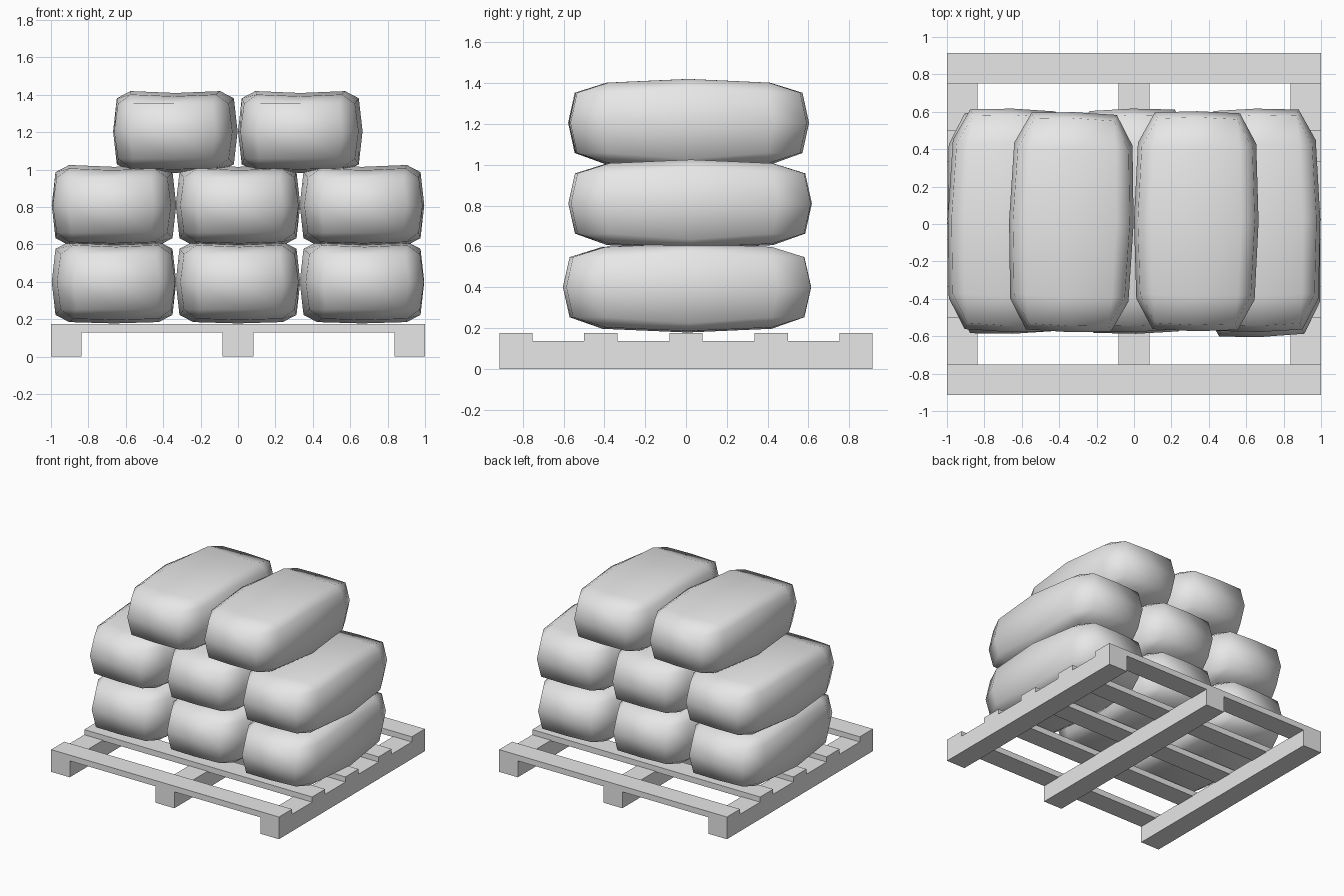
import bpy, bmesh, math
from mathutils import Matrix

if "Cube" in bpy.data.objects:
    bpy.data.objects.remove(bpy.data.objects["Cube"])

grey = bpy.data.materials.new("plain_grey")
grey.diffuse_color = (0.8, 0.8, 0.8, 1)
grey.use_nodes = True
grey.node_tree.nodes["Principled BSDF"].inputs["Base Color"].default_value = grey.diffuse_color


def finish(name, bm):
    bmesh.ops.recalc_face_normals(bm, faces=bm.faces)
    me = bpy.data.meshes.new(name)
    bm.to_mesh(me)
    bm.free()
    me.materials.append(grey)
    ob = bpy.data.objects.new(name, me)
    bpy.context.collection.objects.link(ob)
    return ob


def box(name, x0, x1, y0, y1, z0, z1):
    bm = bmesh.new()
    bmesh.ops.create_cube(bm, size=1)
    for v in bm.verts:
        v.co.x = (x0 + x1) / 2 + v.co.x * (x1 - x0)
        v.co.y = (y0 + y1) / 2 + v.co.y * (y1 - y0)
        v.co.z = (z0 + z1) / 2 + v.co.z * (z1 - z0)
    finish(name, bm)


def sack(name, x, y, z, yaw, length=1.0):
    # cube with one cut per side and chamfered outer edges
    bm = bmesh.new()
    bmesh.ops.create_cube(bm, size=2)
    bmesh.ops.subdivide_edges(bm, edges=bm.edges[:], cuts=1, use_grid_fill=True)
    outer = [e for e in bm.edges
             if sum(abs(c) > 0.9 for c in (e.verts[0].co + e.verts[1].co) / 2) == 2]
    bmesh.ops.bevel(bm, geom=outer, offset=0.28, offset_type='OFFSET',
                    segments=1, profile=0.5, affect='EDGES')
    # swell the middle of each side, slightly flatten the top
    for v in bm.verts:
        u = v.co.copy()
        px, py, pz = (1.0 if abs(c) > 0.5 else 0.0 for c in u)
        cap = abs(u.z) > 0.9
        hx = 0.333 * (1 - 0.05 * py - 0.06 * pz * (not cap))
        hy = 0.597 * (1 - 0.015 * px - 0.055 * pz)
        if cap:
            hz = (0.205 + 0.010 * px if u.z > 0 else 0.222 - 0.007 * px) - 0.018 * py
        else:
            hz = 0.245 - 0.040 * py
        v.co = (u.x * hx, u.y * hy * length, u.z * hz)
    bm.transform(Matrix.Translation((x, y, z)) @ Matrix.Rotation(math.radians(yaw), 4, 'Z'))
    ob = finish(name, bm)
    for p in ob.data.polygons:
        p.use_smooth = True


# pallet: three runners carrying five slats
for i, x in enumerate((-0.918, 0, 0.918)):
    box(f"pallet_runner_{i + 1}", x - 0.082, x + 0.082, -0.915, 0.915, 0, 0.135)
for i, y in enumerate((-0.833, -0.417, 0, 0.417, 0.833)):
    box(f"pallet_slat_{i + 1}", -1, 1, y - 0.082, y + 0.082, 0.13, 0.176)

# stacked sacks: x, y, z, yaw in degrees, length factor
sacks = [
    (-0.663, 0.01, 0.40, 1.5, 1.0), (0, 0.01, 0.40, 1, 1.0), (0.663, 0.005, 0.40, 2, 1.02),
    (-0.663, 0.02, 0.81, -1.5, 1.0), (0, 0.02, 0.81, 1, 1.0), (0.663, 0.02, 0.81, 1, 1.0),
    (-0.335, 0.01, 1.205, -1.5, 0.985), (0.333, 0.015, 1.205, -0.6, 0.985),
]
for i, s in enumerate(sacks):
    sack(f"sack_{i + 1}", *s)
